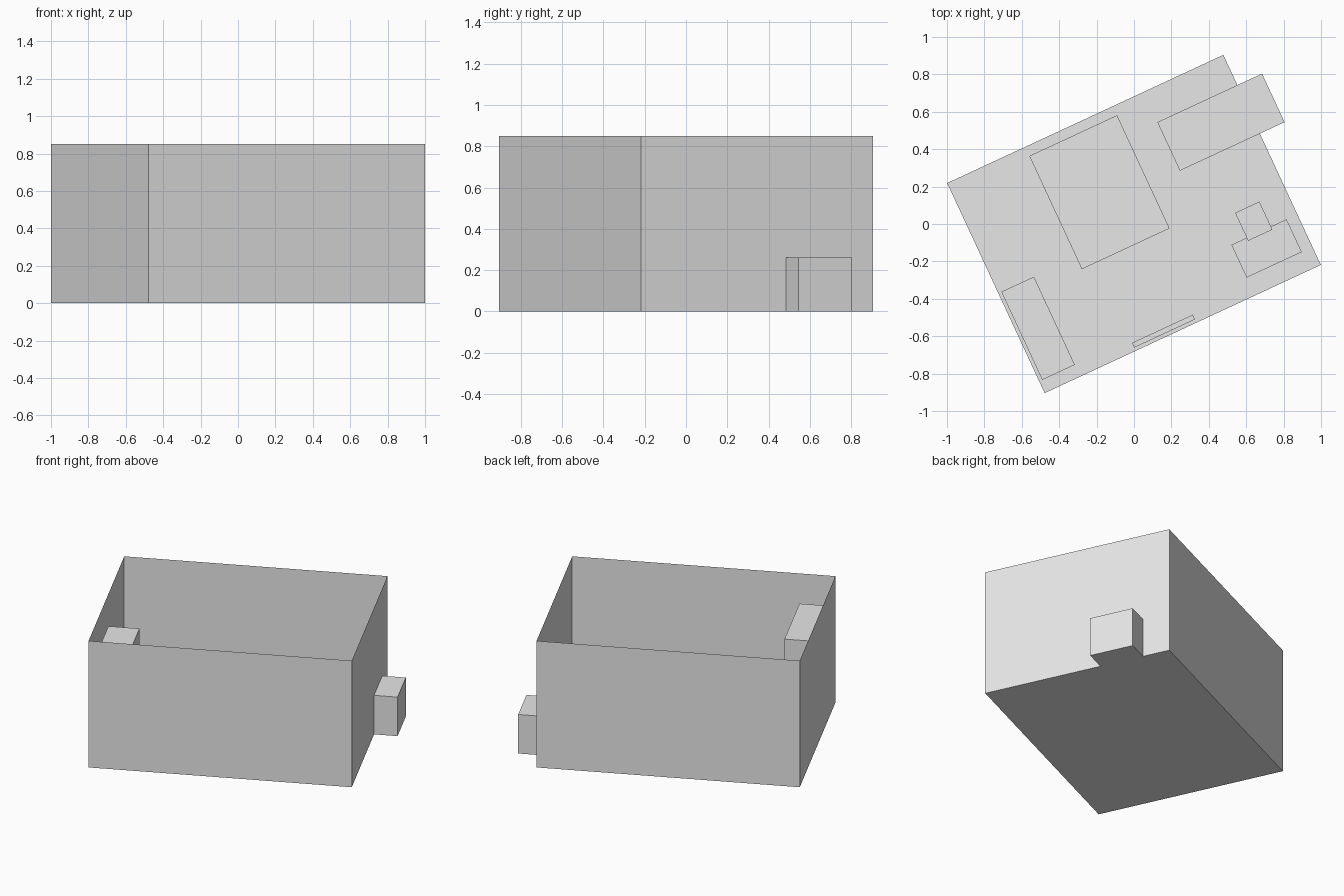
import bpy
import bmesh
import math
from mathutils import Matrix, Vector

cube = bpy.data.objects.get("Cube")
if cube:
    bpy.data.objects.remove(cube, do_unlink=True)

TURN = Matrix.Rotation(math.radians(24.9), 4, 'Z')
LENGTH, WIDTH, HEIGHT = 1.628, 1.238, 0.85

# One plain grey for the whole room
grey = bpy.data.materials.new("plain grey")
grey.use_nodes = True
colour = (0.8, 0.8, 0.8, 1.0)
grey.diffuse_color = colour
grey.node_tree.nodes["Principled BSDF"].inputs["Base Color"].default_value = colour


def box(name, centre, size, bottom=0.0, keep=None):
    """Box set out in the room's own axes; keep filters its faces."""
    bm = bmesh.new()
    bmesh.ops.create_cube(bm, size=1)
    if keep:
        unwanted = [f for f in bm.faces if not keep(f.normal)]
        bmesh.ops.delete(bm, geom=unwanted, context='FACES')
    bmesh.ops.scale(bm, vec=Vector(size), verts=bm.verts)
    middle = Vector((centre[0], centre[1], bottom + size[2] / 2))
    bmesh.ops.translate(bm, vec=middle, verts=bm.verts)
    bmesh.ops.transform(bm, matrix=TURN, verts=bm.verts)
    mesh = bpy.data.meshes.new(name)
    bm.to_mesh(mesh)
    bm.free()
    mesh.materials.append(grey)
    obj = bpy.data.objects.new(name, mesh)
    bpy.context.collection.objects.link(obj)
    return obj


# Room shell: sheet walls and floor, open at the top
room = (LENGTH, WIDTH, HEIGHT)
box("walls", (0, 0), room, keep=lambda n: abs(n.z) < 0.5)
box("floor", (0, 0), room, keep=lambda n: n.z < -0.5)

# Furniture blocks
box("bed", (-0.096, 0.232), (0.517, 0.667, 0.2))
box("wardrobe", (-0.70, -0.29), (0.192, 0.519, 0.68))
box("sideboard", (0.651, 0.298), (0.617, 0.286, 0.262))
box("desk", (0.588, -0.417), (0.325, 0.193, 0.26))
box("chair", (0.587, -0.256), (0.143, 0.165, 0.3))
box("screen", (-0.098, -0.586), (0.358, 0.028, 0.21), bottom=0.05)
